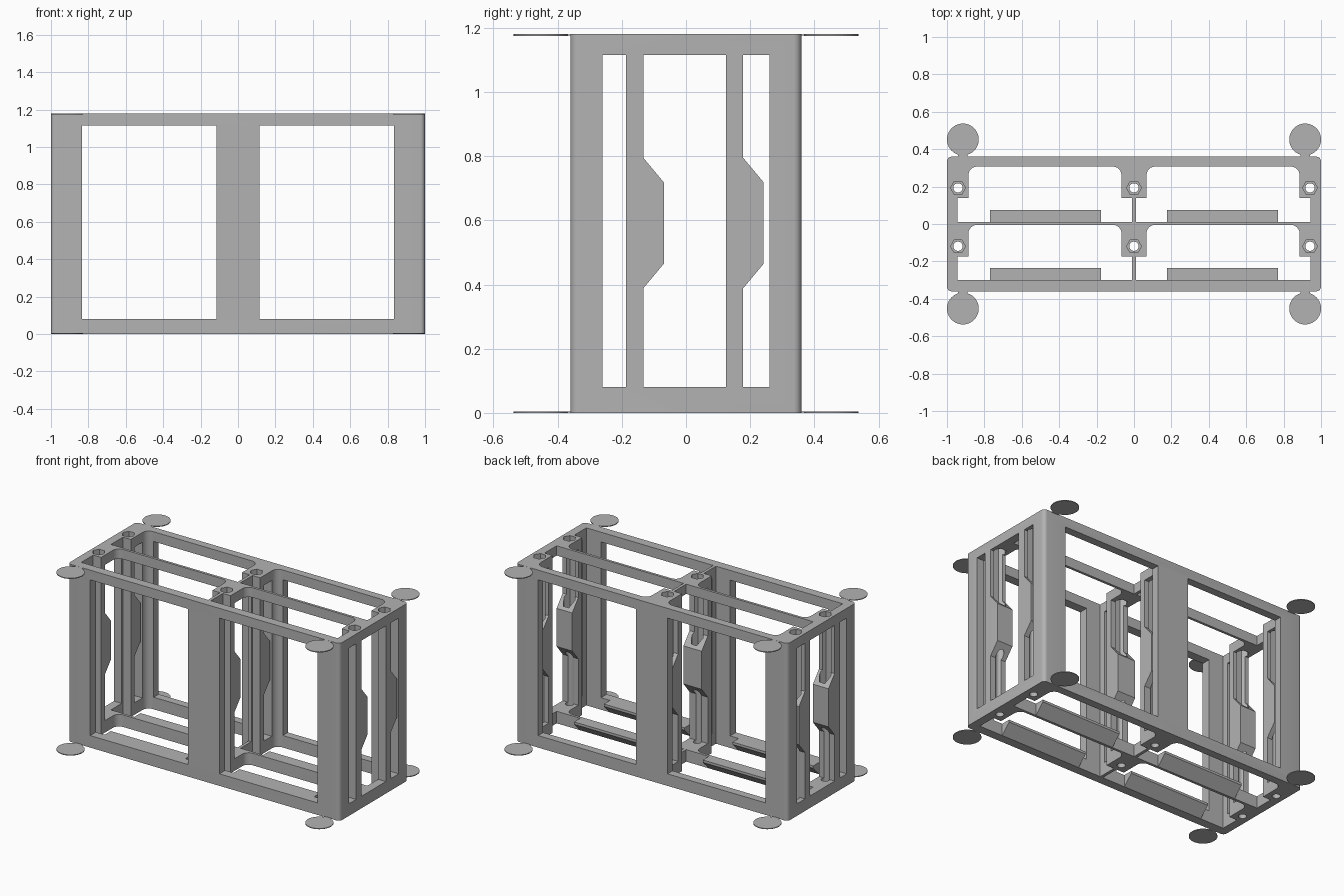
import bpy, bmesh, math
from mathutils import Vector

cube = bpy.data.objects.get("Cube")
if cube:
    bpy.data.objects.remove(cube, do_unlink=True)

H = 1.18
LOW, HIGH = 0.08, 1.115          # window sill and head
ROWS = (-0.30, 0.012)            # front edge of each bay row
BAY = 0.295                      # bay depth

grey = bpy.data.materials.new("plain grey")
grey.use_nodes = True
grey.diffuse_color = (0.45, 0.45, 0.45, 1)
grey.node_tree.nodes["Principled BSDF"].inputs["Base Color"].default_value = grey.diffuse_color


def prism(name, outline, lo, hi, axis="z"):
    """Extrude a 2D outline along an axis: z takes (x, y), x takes (y, z), y takes (x, z)."""
    place = {"z": lambda a, b, t: (a, b, t),
             "x": lambda a, b, t: (t, a, b),
             "y": lambda a, b, t: (a, t, b)}[axis]
    bm = bmesh.new()
    face = bm.faces.new([bm.verts.new(place(a, b, lo)) for a, b in outline])
    top = bmesh.ops.extrude_face_region(bm, geom=[face])["geom"]
    bmesh.ops.translate(bm, vec=Vector(place(0, 0, hi - lo)),
                        verts=[v for v in top if isinstance(v, bmesh.types.BMVert)])
    bmesh.ops.recalc_face_normals(bm, faces=bm.faces)
    mesh = bpy.data.meshes.new(name)
    bm.to_mesh(mesh)
    bm.free()
    mesh.materials.append(grey)
    obj = bpy.data.objects.new(name, mesh)
    bpy.context.collection.objects.link(obj)
    return obj


def rect(a0, a1, b0, b1):
    return [(a0, b0), (a1, b0), (a1, b1), (a0, b1)]


def arc(x, y, r, start, sweep=90, n=6):
    return [(x + r * math.cos(math.radians(start + sweep * i / n)),
             y + r * math.sin(math.radians(start + sweep * i / n))) for i in range(n + 1)]


def circle(x, y, r, n):
    return arc(x, y, r, 0, 360, n)[:-1]


def cut(target, cutter):
    bpy.context.view_layer.objects.active = target
    mod = target.modifiers.new("cut", "BOOLEAN")
    mod.operation, mod.solver, mod.object = "DIFFERENCE", "EXACT", cutter
    bpy.ops.object.modifier_apply(modifier=mod.name)
    bpy.data.objects.remove(cutter, do_unlink=True)


# Rounded block that the frame is cut from
r = 0.025
block = (arc(1 - r, 0.36 - r, r, 0) + arc(r - 1, 0.36 - r, r, 90)
         + arc(r - 1, r - 0.36, r, 180) + arc(1 - r, r - 0.36, r, 270))
frame = prism("frame", block, 0, H)

# Four vertical bays, stepped around the screw bosses
f = 0.045
for y in ROWS:
    back, step = y + BAY, y + 0.126
    bay = ([(0.01, y), (0.943, y), (0.943, step), (0.885, step)]
           + arc(0.885 - f, back - f, f, 0) + arc(0.067 + f, back - f, f, 90)
           + [(0.067, step), (0.01, step)])
    for s in (1, -1):
        cut(frame, prism("bay_cutter", [(s * a, b) for a, b in bay], -0.1, H + 0.1))

# Front and back windows
for s in (1, -1):
    x0, x1 = sorted((s * 0.115, s * 0.835))
    cut(frame, prism("window_cutter", rect(x0, x1, LOW, HIGH), -0.6, 0.6, "y"))


# Side windows, with a tapered hump left on the boss posts
def humped(y0, y1):
    return [(y0, LOW), (y1, LOW), (y1, HIGH), (y0, HIGH),
            (y0, 0.795), (y0 + 0.064, 0.718), (y0 + 0.064, 0.465), (y0, 0.388)]


for outline in (rect(-0.26, -0.187, LOW, HIGH), humped(-0.133, 0.125), humped(0.178, 0.26)):
    cut(frame, prism("side_cutter", outline, -1.2, 1.2, "x"))

# Screw holes with hexagonal nut shafts from the top
for x in (-0.941, 0, 0.941):
    for y in (-0.119, 0.193):
        cut(frame, prism("hole_cutter", circle(x, y, 0.025, 20), -0.1, H + 0.1))
        cut(frame, prism("nut_cutter", circle(x, y, 0.04, 6), 0.66, H + 0.1))

bpy.ops.object.select_all(action="DESELECT")
frame.select_set(True)
bpy.context.view_layer.objects.active = frame
bpy.ops.object.shade_smooth_by_angle(angle=math.radians(30))

# Wedge ledges along the bottom of each bay
for y in ROWS:
    wedge = [(y - 0.004, 0.0), (y, 0.0), (y + 0.064, 0.064), (y + 0.064, LOW), (y - 0.004, LOW)]
    for side, x0, x1 in (("left", 0.177, 0.77), ("right", -0.77, -0.177)):
        prism(("front_" if y < 0 else "back_") + side + "_ledge", wedge, x0, x1, "x")

# Thin corner discs with short necks, top and bottom
for level, z in (("bottom", 0), ("top", H - 0.005)):
    for sx, side in ((1, "left"), (-1, "right")):
        for sy, end in ((1, "back"), (-1, "front")):
            name = f"{level}_{end}_{side}"
            prism(name + "_disc", circle(sx * 0.915, sy * 0.452, 0.085, 40), z, z + 0.005)
            y0, y1 = sorted((sy * 0.355, sy * 0.385))
            prism(name + "_neck", rect(sx * 0.915 - 0.025, sx * 0.915 + 0.025, y0, y1),
                  z + 0.0005, z + 0.0045)
